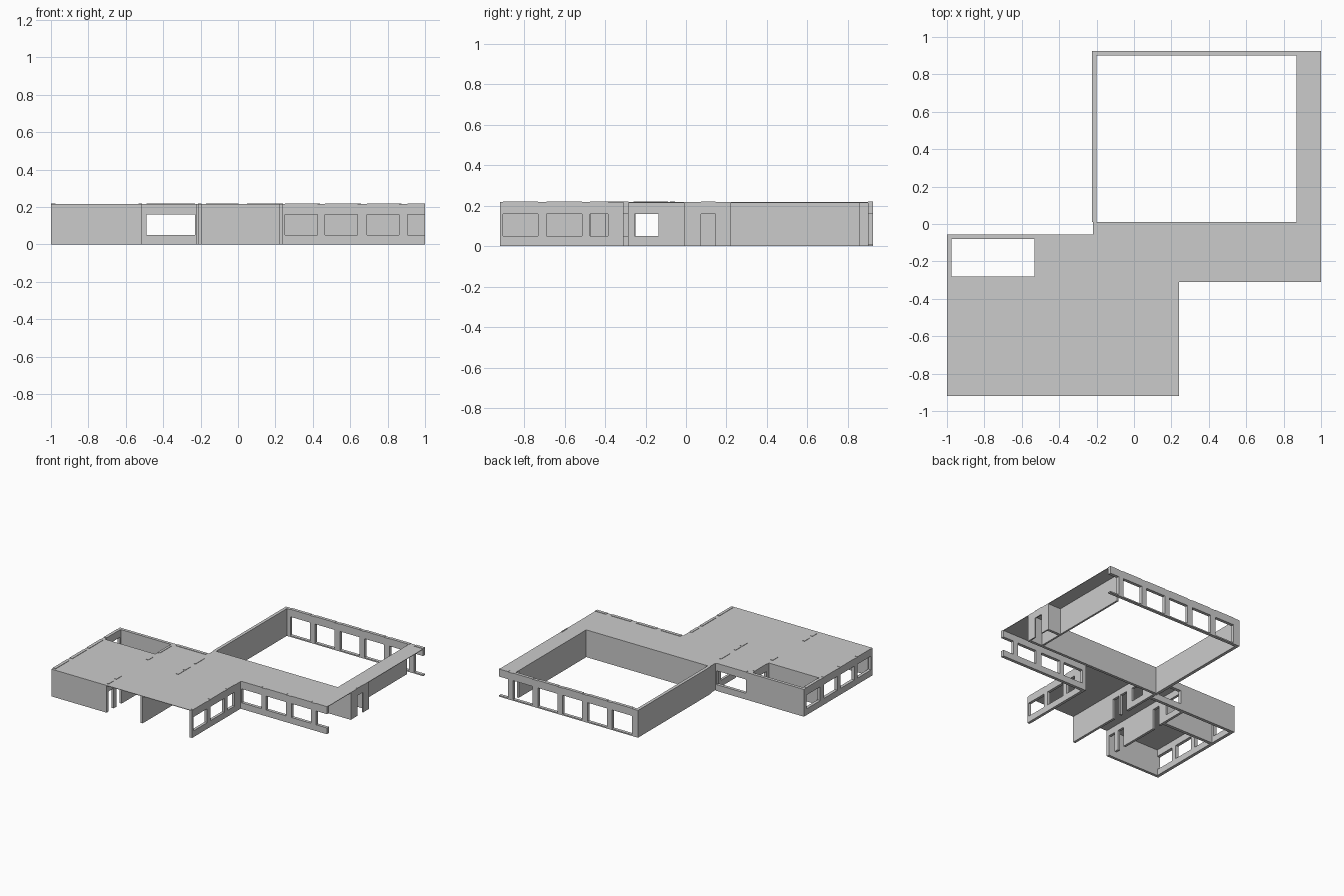
import bpy, bmesh
from mathutils import Matrix, Vector

if "Cube" in bpy.data.objects:
    bpy.data.objects.remove(bpy.data.objects["Cube"])

H = 0.217          # wall / roof height
TOP = 0.22         # lintels stand slightly proud of the roof
HEAD = 0.16        # top of openings
SILL = 0.05


def finish(name, bm):
    bmesh.ops.recalc_face_normals(bm, faces=bm.faces)
    me = bpy.data.meshes.new(name)
    bm.to_mesh(me)
    bm.free()
    ob = bpy.data.objects.new(name, me)
    bpy.context.collection.objects.link(ob)
    return ob


def box(bm, lo, hi):
    lo, hi = Vector(lo), Vector(hi)
    m = Matrix.Translation((lo + hi) / 2) @ Matrix.Diagonal((*(hi - lo), 1))
    bmesh.ops.create_cube(bm, size=1, matrix=m)


def wall(name, axis, start, end, near, far, openings=()):
    """Straight wall along an axis: piers, sills and lintels around openings."""
    bm = bmesh.new()

    def seg(a, b, z0, z1):
        if b - a < 1e-4 or z1 - z0 < 1e-4:
            return
        if axis == 'x':
            box(bm, (a, near, z0), (b, far, z1))
        else:
            box(bm, (near, a, z0), (far, b, z1))

    pos = start
    for a, b, sill in sorted(openings):
        seg(pos, a, 0, H)
        seg(a, b, 0, sill)
        seg(a, b, HEAD, TOP)
        pos = b
    seg(pos, end, 0, H)
    return finish(name, bm)


def windows(spans, sill=SILL):
    return [(a, b, sill) for a, b in spans]


# Flat roof slab around the courtyard and the light well
outline = [(-1, -.92), (.24, -.92), (.24, -.31), (1, -.31), (1, .925), (.87, .925),
           (.87, .012), (-.22, .012), (-.22, -.055), (-.53, -.055), (-.53, -.28), (-1, -.28)]
bm = bmesh.new()
face = bm.faces.new([bm.verts.new((x, y, H - .004)) for x, y in outline])
ext = bmesh.ops.extrude_face_region(bm, geom=[face])
bmesh.ops.translate(bm, vec=(0, 0, .004),
                    verts=[v for v in ext['geom'] if isinstance(v, bmesh.types.BMVert)])
finish("roof", bm)

# Outer walls of the front wing
wall("left_wall", 'y', -.92, -.055, -1, -.975,
     windows([(-.90, -.73), (-.69, -.515), (-.475, -.305), (-.26, -.09)]))
wall("front_wall", 'x', -.975, -.53, -.92, -.898)
wall("wing_back_wall", 'x', -.975, -.22, -.08, -.055, windows([(-.49, -.23)]))
wall("wing_right_wall", 'y', -.92, -.285, .218, .24,
     windows([(-.905, -.73), (-.69, -.515), (-.475, -.385)]))

# Partitions of the front wing
wall("light_well_wall", 'x', -.975, -.53, -.305, -.28)
wall("left_partition", 'y', -.92, -.08, -.533, -.513,
     [(-.895, -.83, 0), (-.795, -.73, 0), (-.395, -.33, 0), (-.25, -.105, SILL)])
wall("middle_partition", 'y', -.92, -.01, -.215, -.195,
     [(-.47, -.40, 0), (-.385, -.32, 0), (-.255, -.135, SILL)])

# Corridor and courtyard walls
wall("corridor_front_wall", 'x', .24, 1, -.31, -.285,
     windows([(.25, .425), (.465, .64), (.69, .86), (.905, 1)]))
wall("courtyard_front_wall", 'x', -.22, 1, -.01, .012)
wall("courtyard_left_wall", 'y', .012, .925, -.225, -.2)
wall("courtyard_right_wall", 'y', .012, .86, .87, .885)
wall("courtyard_back_wall", 'x', -.2, 1, .9, .925,
     windows([(-.17 + i * .218, .003 + i * .218) for i in range(5)] + [(.92, 1)], .01))

# Small room at the end of the corridor
wall("small_room_door_wall", 'y', .012, .2, .99, 1, [(.073, .145, 0)])
wall("small_room_back_wall", 'x', .885, 1, .2, .222)
